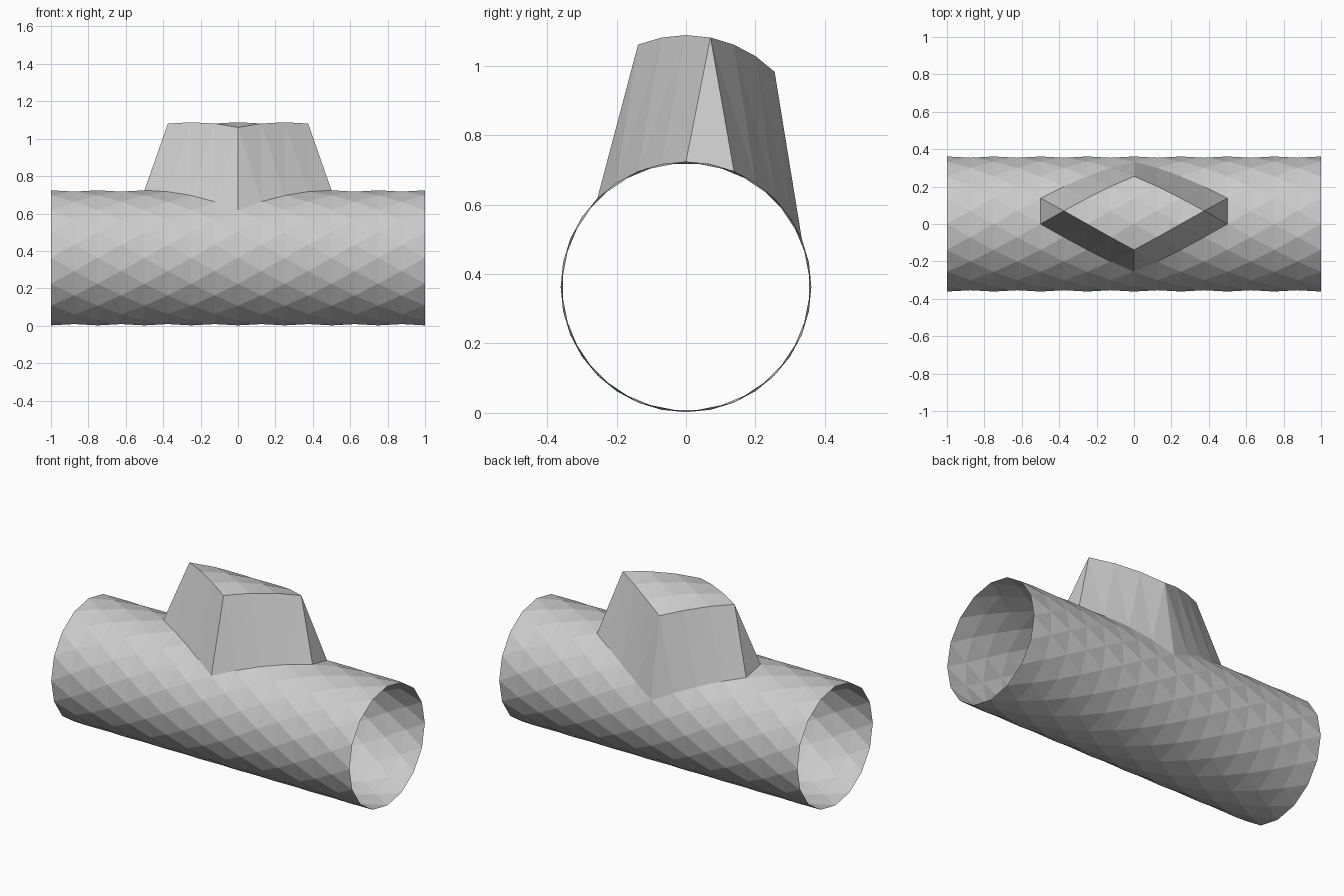
import bpy, bmesh
from math import sin, cos, tau

if "Cube" in bpy.data.objects:
    bpy.data.objects.remove(bpy.data.objects["Cube"])

SIDES, COLUMNS = 16, 16
DX = 2 / COLUMNS
RADIUS, CENTRE_Z, LIFT = 0.361, 0.363, 0.364


def in_bump(col, half_step):
    # Diamond patch centred on half step 1 at mid length, three half steps in reach
    return abs(half_step - 1) + abs(col - COLUMNS // 2) <= 3


bm = bmesh.new()

# Rings along x, every other ring turned by half a side; diamond patch raised
rings = []
for col in range(COLUMNS + 1):
    ring = []
    for side in range(SIDES):
        half = 2 * side + col % 2
        if half >= SIDES:
            half -= 2 * SIDES
        a = half * tau / (2 * SIDES)
        z = CENTRE_Z + RADIUS * cos(a)
        if in_bump(col, half):
            z += LIFT
        ring.append(bm.verts.new((-1 + col * DX, RADIUS * sin(a), z)))
    rings.append(ring)

# Triangular lattice between neighbouring rings
for col in range(COLUMNS):
    a, b = rings[col], rings[col + 1]
    for j in range(SIDES):
        k = (j + 1) % SIDES
        if col % 2 == 0:
            bm.faces.new((a[j], b[j], a[k]))
            bm.faces.new((a[k], b[j], b[k]))
        else:
            bm.faces.new((a[j], b[j], b[k]))
            bm.faces.new((a[j], b[k], a[k]))

# Make the open shell face outward
bm.normal_update()
low = min(bm.faces, key=lambda f: f.calc_center_median().z)
if low.normal.z > 0:
    bmesh.ops.reverse_faces(bm, faces=bm.faces[:])

mesh = bpy.data.meshes.new("lattice_tube")
bm.to_mesh(mesh)
bm.free()
tube = bpy.data.objects.new("lattice_tube_with_raised_block", mesh)
bpy.context.collection.objects.link(tube)
